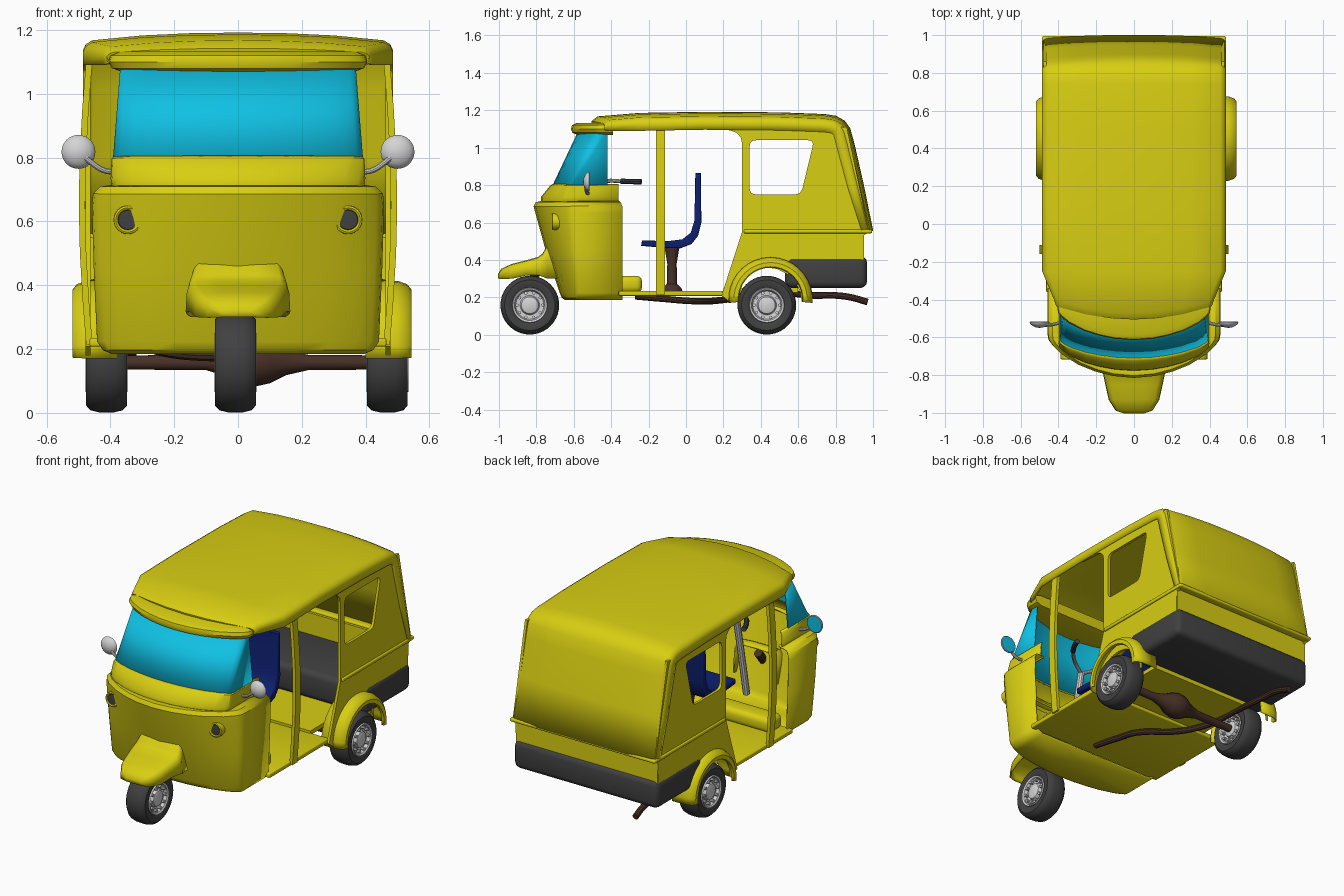
import bpy, bmesh, math
from mathutils import Vector, Matrix

if "Cube" in bpy.data.objects:
    bpy.data.objects.remove(bpy.data.objects["Cube"])


def material(name, rgb):
    m = bpy.data.materials.new(name)
    m.diffuse_color = (*rgb, 1)
    m.use_nodes = True
    m.node_tree.nodes["Principled BSDF"].inputs["Base Color"].default_value = m.diffuse_color
    return m


YELLOW = material("yellow_paint", (0.69, 0.62, 0.006))
GLASS = material("blue_glass", (0.005, 0.53, 0.77))
NAVY = material("navy_fabric", (0.004, 0.014, 0.16))
DARK = material("dark_rubber", (0.052, 0.052, 0.054))
BROWN = material("brown_metal", (0.065, 0.03, 0.02))
SILVER = material("silver_metal", (0.66, 0.66, 0.66))


def finish(name, bm, mat, angle=35):
    bmesh.ops.recalc_face_normals(bm, faces=bm.faces)
    me = bpy.data.meshes.new(name)
    bm.to_mesh(me)
    bm.free()
    me.materials.clear()
    me.materials.append(mat)
    me.shade_smooth()
    me.set_sharp_from_angle(angle=math.radians(angle))
    ob = bpy.data.objects.new(name, me)
    bpy.context.collection.objects.link(ob)
    return ob


def loft(name, rings, mat, closed=False, caps=(False, False), thick=0, angle=35):
    bm = bmesh.new()
    vs = [[bm.verts.new(p) for p in r] for r in rings]
    n = len(rings[0])
    for a, b in zip(vs, vs[1:]):
        for i in range(n if closed else n - 1):
            j = (i + 1) % n
            bm.faces.new((a[i], a[j], b[j], b[i]))
    for use, ring in zip(caps, (vs[0], vs[-1])):
        if use:
            bm.faces.new(ring)
    ob = finish(name, bm, mat, angle)
    if thick:
        mod = ob.modifiers.new("thickness", "SOLIDIFY")
        mod.thickness, mod.offset = thick, 0
    return ob


def lathe(name, prof, loc, axis, mat, seg=32):
    # profile pairs are (radius, distance along axis)
    rings = []
    for k in range(seg):
        a = 2 * math.pi * k / seg
        c, s = math.cos(a), math.sin(a)
        put = {"X": lambda r, t: (t, r * c, r * s), "Y": lambda r, t: (r * c, t, r * s),
               "Z": lambda r, t: (r * c, r * s, t)}[axis]
        rings.append([Vector(loc) + Vector(put(r, t)) for r, t in prof])
    ob = loft(name, rings + rings[:1], mat)
    bm = bmesh.new()
    bm.from_mesh(ob.data)
    bmesh.ops.remove_doubles(bm, verts=bm.verts, dist=1e-5)
    bmesh.ops.recalc_face_normals(bm, faces=bm.faces)
    bm.to_mesh(ob.data)
    bm.free()
    ob.data.set_sharp_from_angle(angle=math.radians(35))
    return ob


def curve_mesh(name, cu, mat, matrix=Matrix()):
    tmp = bpy.data.objects.new(name + "_tmp", cu)
    bpy.context.collection.objects.link(tmp)
    me = bpy.data.meshes.new_from_object(tmp.evaluated_get(bpy.context.evaluated_depsgraph_get()))
    bpy.data.objects.remove(tmp)
    bm = bmesh.new()
    bm.from_mesh(me)
    bm.transform(matrix)
    bmesh.ops.remove_doubles(bm, verts=bm.verts, dist=1e-5)
    return finish(name, bm, mat)


def tube(name, pts, r, mat):
    cu = bpy.data.curves.new(name, "CURVE")
    cu.dimensions, cu.bevel_depth, cu.bevel_resolution, cu.use_fill_caps = "3D", r, 3, True
    sp = cu.splines.new("BEZIER")
    sp.bezier_points.add(len(pts) - 1)
    for b, p in zip(sp.bezier_points, pts):
        b.co = p
        b.handle_left_type = b.handle_right_type = "AUTO"
    sp.resolution_u = 6
    return curve_mesh(name, cu, mat)


def prism(name, loops, x, half, mat, bevel=0.0):
    # flat side outline (y, z), with optional holes, thickened along x
    cu = bpy.data.curves.new(name, "CURVE")
    cu.dimensions, cu.fill_mode, cu.extrude = "2D", "BOTH", half - bevel
    cu.bevel_depth, cu.offset, cu.bevel_resolution = bevel, -bevel, 2
    for pts in loops:
        sp = cu.splines.new("POLY")
        sp.points.add(len(pts) - 1)
        for q, p in zip(sp.points, pts):
            q.co = (p[0], p[1], 0, 1)
        sp.use_cyclic_u = True
    m = Matrix(((0, 0, 1, x), (1, 0, 0, 0), (0, 1, 0, 0), (0, 0, 0, 1)))
    return curve_mesh(name, cu, mat, m)


def rounded(pts, r, n=4):
    out = []
    for i, p in enumerate(pts):
        p = Vector(p)
        a = p + (Vector(pts[i - 1]) - p).normalized() * r
        b = p + (Vector(pts[(i + 1) % len(pts)]) - p).normalized() * r
        for k in range(n + 1):
            t = k / n
            out.append(a * (1 - t) ** 2 + p * 2 * t * (1 - t) + b * t * t)
    return out


def box(name, lo, hi, mat, bevel=0.0):
    bm = bmesh.new()
    bmesh.ops.create_cube(bm, size=1)
    lo, hi = Vector(lo), Vector(hi)
    for v in bm.verts:
        v.co = [(lo[i] + hi[i]) / 2 + v.co[i] * (hi[i] - lo[i]) for i in range(3)]
    if bevel:
        bmesh.ops.bevel(bm, geom=bm.edges[:], offset=bevel, segments=3, profile=0.5, affect="EDGES")
    return finish(name, bm, mat)


def u_ring(z, hw, front, corner, back):
    # U-shaped plan section: bowed front, rounded corners, straight sides
    half = [(0, 0), (.25, .05), (.45, .16), (.65, .33), (.85, .6), (.95, .82), (.99, .95), (1, 1.1)]
    pts = [(f * hw, front + t * (corner - front), z) for f, t in half] + [(hw, back, z)]
    return [(-x, y, w) for x, y, w in reversed(pts[1:])] + pts


def shell(name, stations, mat, caps=(False, False), thick=0.01, closed=False):
    return loft(name, [u_ring(*s) for s in stations], mat, closed, caps, thick)


# front body, cowl, windshield and visor
shell("front_body", [(.19, .395, -.645, -.56, -.34), (.2, .42, -.66, -.57, -.34), (.225, .437, -.67, -.575, -.34),
                     (.45, .447, -.745, -.59, -.34), (.65, .453, -.80, -.60, -.34), (.685, .45, -.81, -.60, -.34),
                     (.705, .43, -.80, -.60, -.35), (.712, .37, -.75, -.58, -.36)], YELLOW, (True, False))
shell("windshield_cowl", [(.70, .38, -.755, -.64, -.36), (.715, .392, -.772, -.645, -.36),
                          (.735, .394, -.77, -.645, -.36), (.795, .392, -.722, -.625, -.36),
                          (.803, .38, -.705, -.615, -.36)], YELLOW)
shell("windshield", [(.795, .389, -.712, -.62, -.42), (1.085, .366, -.575, -.47, -.42)], GLASS, thick=.006)
shell("sun_visor", [(1.068, .36, -.58, -.45, -.39), (1.08, .395, -.608, -.46, -.39), (1.10, .405, -.615, -.465, -.39),
                    (1.12, .40, -.61, -.46, -.39), (1.132, .37, -.585, -.44, -.39)],
      YELLOW, (True, True), 0, True)

# roof and back wall as one folded sheet: (y, z, normal angle, width, edge drop)
path = [(-.495, 1.105, 90, .84, .15), (-.50, 1.14, 90, .85, .5), (-.47, 1.162, 90, .87, .8), (-.25, 1.18, 90, 1, 1),
        (.1, 1.186, 90, 1, 1), (.5, 1.183, 90, 1, 1), (.74, 1.174, 87, 1, 1), (.80, 1.165, 75, 1, 1),
        (.845, 1.14, 52, 1, 1), (.873, 1.10, 25, 1, 1), (.895, 1.02, 13, 1, 1), (.945, .80, 12, 1, .9),
        (.995, .555, 12, 1, .6)]
cross = [(.48, .09), (.48, .05), (.473, .035), (.455, .024), (.3, .009), (.15, .002), (0, 0)]
cross += [(-x, d) for x, d in reversed(cross[:-1])]
rings = []
for y, z, a, w, d in path:
    ny, nz = math.cos(math.radians(a)), math.sin(math.radians(a))
    bow = .07 if y < -.4 else 0
    rings.append([(x * w, y - o * d * ny + bow * (x / .48) ** 2, z - o * d * nz) for x, o in cross])
loft("roof_and_back", rings, YELLOW, thick=.012)

# floor pan and rear deck
box("floor_pan", (-.465, -.36, .208), (.465, .21, .235), YELLOW, .006)
box("rear_deck", (-.345, .2, .225), (.345, .6, .25), YELLOW)
box("foot_ledge", (-.40, -.36, .225), (.40, -.235, .315), YELLOW, .03)
box("lower_back_panel", (-.475, .93, .40), (.475, .952, .55), YELLOW)
box("back_belt_rail", (-.487, .945, .542), (.487, .995, .563), YELLOW, .008)
box("rear_bumper", (-.485, .53, .25), (.485, .968, .42), DARK, .035)

# side panels with window, pillars and belt rails
arch = [(.43 + .19 * math.cos(a), .17 + .19 * math.sin(a)) for a in [math.pi * k / 10 for k in range(11)]]
outline = [(.30, .55), (.30, 1.02), (.293, 1.055), (.27, 1.08), (.235, 1.093), (.1, 1.10), (.86, 1.11),
           (.978, .55), (.95, .53), (.945, .3), (.62, .3)] + arch + [(.19, .21)]
window = rounded([(.34, .75), (.615, .75), (.685, 1.04), (.34, 1.04)], .035)
for s, side in ((1, "right"), (-1, "left")):
    prism(side + "_side_panel", [outline, window], s * .47, .008, YELLOW)
    box(side + "_belt_rail", (min(s * .467, s * .488), .31, .542), (max(s * .467, s * .488), .985, .563), YELLOW, .006)
    rings = []
    for z in (.215, .35, .5, .65, .8, .95, 1.11):
        x = .467 + .024 * math.sin(math.pi * (z - .2) / .92)
        rings.append([(s * (x + i), y, z) for i, y in ((-.012, -.16), (.008, -.16), (.008, -.112), (-.012, -.112))])
    loft(side + "_door_pillar", rings, YELLOW, True, (True, True))

    # headlights
    lathe(side + "_headlight_housing", [(.038, .1), (.045, .02), (.044, .003), (.038, 0), (.032, .004), (.031, .012)],
          (s * .345, -.717, .605), "Y", YELLOW)
    lathe(side + "_headlight_lens", [(.032, .012), (.03, .003), (0, .001)], (s * .345, -.716, .605), "Y", DARK)

    # mirrors
    lathe(side + "_mirror_shell", [(0, -.025), (.02, -.022), (.038, -.014), (.05, -.003), (.053, .006), (.049, .009)],
          (s * .50, -.525, .818), "Y", SILVER)
    lathe(side + "_mirror_glass", [(.05, .008), (0, .009)], (s * .50, -.525, .818), "Y", GLASS)
    tube(side + "_mirror_arm", [(s * .385, -.52, .755), (s * .42, -.53, .76), (s * .46, -.535, .785),
                                (s * .50, -.535, .82)], .009, SILVER)

    # handlebar halves
    tube(side + "_handlebar", [(0, -.47, .79), (s * .08, -.43, .82), (s * .17, -.34, .82)], .011, SILVER)
    tube(side + "_hand_grip", [(s * .165, -.345, .82), (s * .2, -.29, .819), (s * .22, -.24, .818)], .015, DARK)

    # rear fenders
    xo, xi = (.54, .40) if s > 0 else (-.515, -.38)
    rings = []
    for k in range(19):
        a = math.radians(-5 + 190 * k / 18)
        sec = [(.172, xo - s * .012), (.176, xo), (.195, xo), (.21, xo - s * .012), (.22, xo - s * .04), (.222, xi)]
        rings.append([(x, .452 - r * math.cos(a), .19 + r * math.sin(a)) for r, x in sec])
    loft(side + "_rear_fender", rings, YELLOW, thick=.008)

# front fender: (y, half width, top, bottom)
rings = []
for y, w, t, b in [(-1.0, .05, .325, .30), (-.985, .095, .35, .298), (-.93, .13, .375, .30), (-.85, .148, .395, .318),
                   (-.79, .16, .412, .318), (-.765, .158, .43, .31), (-.74, .145, .475, .30), (-.72, .14, .485, .30),
                   (-.66, .14, .485, .30)]:
    half = [(1, b), (.98, b + .6 * (t - b)), (.93, b + .85 * (t - b)), (.82, t - .004), (.4, t)]
    rings.append([(-w * f, y, z) for f, z in half] + [(w * f, y, z) for f, z in reversed(half)])
loft("front_fender", rings, YELLOW, caps=(True, False), thick=.008, angle=50)

# wheels: tyre, rim and wheel nuts
tyre = [(.09, -.055), (.105, -.064), (.135, -.064), (.15, -.05), (.156, -.025), (.157, 0)]
tyre += [(r, -t) for r, t in reversed(tyre[:-1])]
rim = [(0, .064), (.03, .063), (.045, .058), (.052, .04), (.075, .042), (.082, .06), (.092, .066), (.095, .055)]
rim += [(r, -t) for r, t in reversed(rim)]
for name, x, y in (("front", -.008, -.835), ("rear_right", .468, .432), ("rear_left", -.412, .432)):
    lathe(name + "_tyre", tyre, (x, y, .158), "X", DARK, 40)
    lathe(name + "_rim", rim, (x, y, .158), "X", SILVER)
    for k in range(10):
        a = k * math.pi / 5
        lathe(f"{name}_nut_{k}", [(0, -.066), (.009, -.064), (.009, .064), (0, .066)],
              (x, y + .068 * math.cos(a), .158 + .068 * math.sin(a)), "X", SILVER, 8)

# front stem, rear axle, differential and exhaust
tube("front_stem", [(-.008, -.83, .31), (-.008, -.76, .36), (-.008, -.68, .45)], .025, BROWN)
lathe("rear_axle", [(0, -.42), (.022, -.42), (.024, -.15), (.045, -.08), (.07, -.03), (.074, .01), (.065, .05),
                    (.04, .10), (.024, .17), (.022, .42), (0, .42)], (.05, .432, .158), "X", BROWN, 20)
tube("exhaust_pipe", [(.06, -.27, .205), (.03, -.1, .19), (0, .03, .18), (-.18, .19, .185), (-.29, .34, .21),
                      (-.32, .5, .225), (-.32, .68, .21), (-.33, .8, .21), (-.33, .88, .20), (-.34, .97, .175)],
     .018, BROWN)

# driver seat and pedestal
prism("driver_seat", [[(-.24, .475), (-.235, .505), (-.1, .50), (-.02, .51), (.025, .545), (.045, .61), (.05, .865),
                       (.08, .865), (.082, .60), (.065, .53), (.03, .485), (-.03, .462), (-.12, .465)]],
      .03, .20, NAVY, .008)
lathe("seat_pedestal", [(0, .235), (.055, .235), (.05, .25), (.028, .27), (.025, .38), (.035, .44), (.04, .47), (0, .47)],
      (.03, -.075, 0), "Z", BROWN, 20)
tube("steering_column", [(0, -.47, .79), (0, -.52, .55), (0, -.58, .24)], .02, SILVER)
